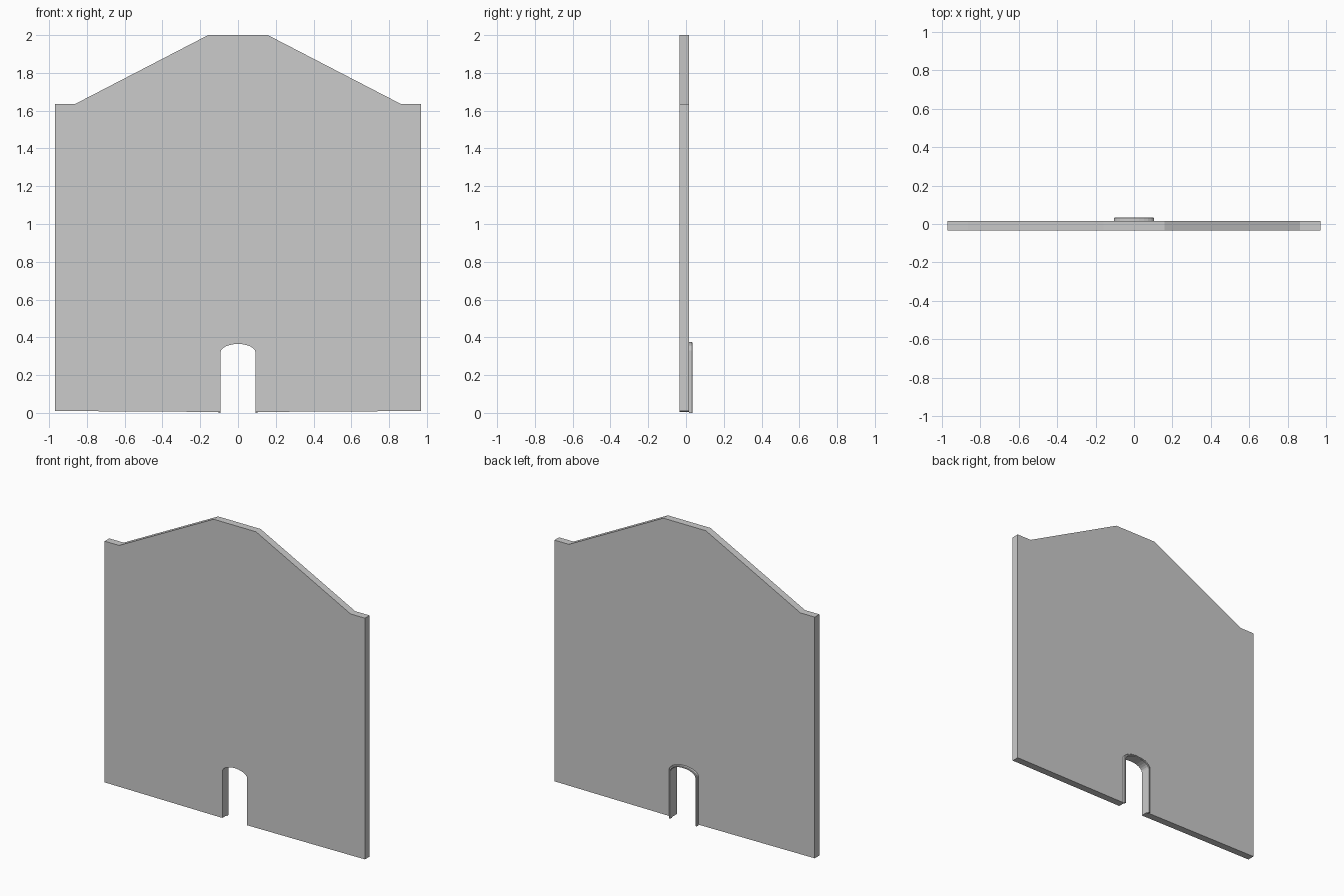
import bpy, bmesh, math

if "Cube" in bpy.data.objects:
    bpy.data.objects.remove(bpy.data.objects["Cube"])


def arch(half, spring, top, bottom, n=12):
    """Arched opening path from left foot over to right foot, as (x, z)."""
    pts = [(-half, bottom)]
    for i in range(n + 1):
        a = math.pi * (1 - i / n)
        pts.append((half * math.cos(a), spring + (top - spring) * math.sin(a)))
    return pts + [(half, bottom)]


def new_object(name, bm):
    bmesh.ops.recalc_face_normals(bm, faces=bm.faces)
    mesh = bpy.data.meshes.new(name)
    bm.to_mesh(mesh)
    bm.free()
    obj = bpy.data.objects.new(name, mesh)
    bpy.context.collection.objects.link(obj)
    return obj


# Gabled wall slab with the doorway cut into its outline
right = [(0.97, 0.01), (0.97, 1.635), (0.863, 1.635), (0.158, 2.0)]
left = [(-x, z) for x, z in reversed(right)]
outline = arch(0.0925, 0.32, 0.365, 0.005) + right + left
bm = bmesh.new()
face = bm.faces.new([bm.verts.new((x, -0.034, z)) for x, z in outline])
ext = bmesh.ops.extrude_face_region(bm, geom=[face], use_keep_orig=True)
moved = [v for v in ext["geom"] if isinstance(v, bmesh.types.BMVert)]
bmesh.ops.translate(bm, verts=moved, vec=(0, 0.049, 0))
new_object("gable_wall", bm)

# Raised door surround on the back: chamfered section swept along the arch
section = [  # half width, spring height, top height, y
    (0.0925, 0.32, 0.365, 0.015),
    (0.0925, 0.32, 0.365, 0.031),
    (0.0945, 0.322, 0.367, 0.034),
    (0.101, 0.328, 0.373, 0.034),
    (0.104, 0.33, 0.376, 0.031),
    (0.104, 0.33, 0.376, 0.015),
]
bm = bmesh.new()
rails = [[bm.verts.new((x, y, z)) for x, z in arch(h, s, t, 0.0)]
         for h, s, t, y in section]
for k, a in enumerate(rails):
    b = rails[(k + 1) % len(rails)]
    for i in range(len(a) - 1):
        bm.faces.new((a[i], a[i + 1], b[i + 1], b[i]))
bm.faces.new([r[0] for r in rails])
bm.faces.new([r[-1] for r in rails])
new_object("door_surround", bm)
